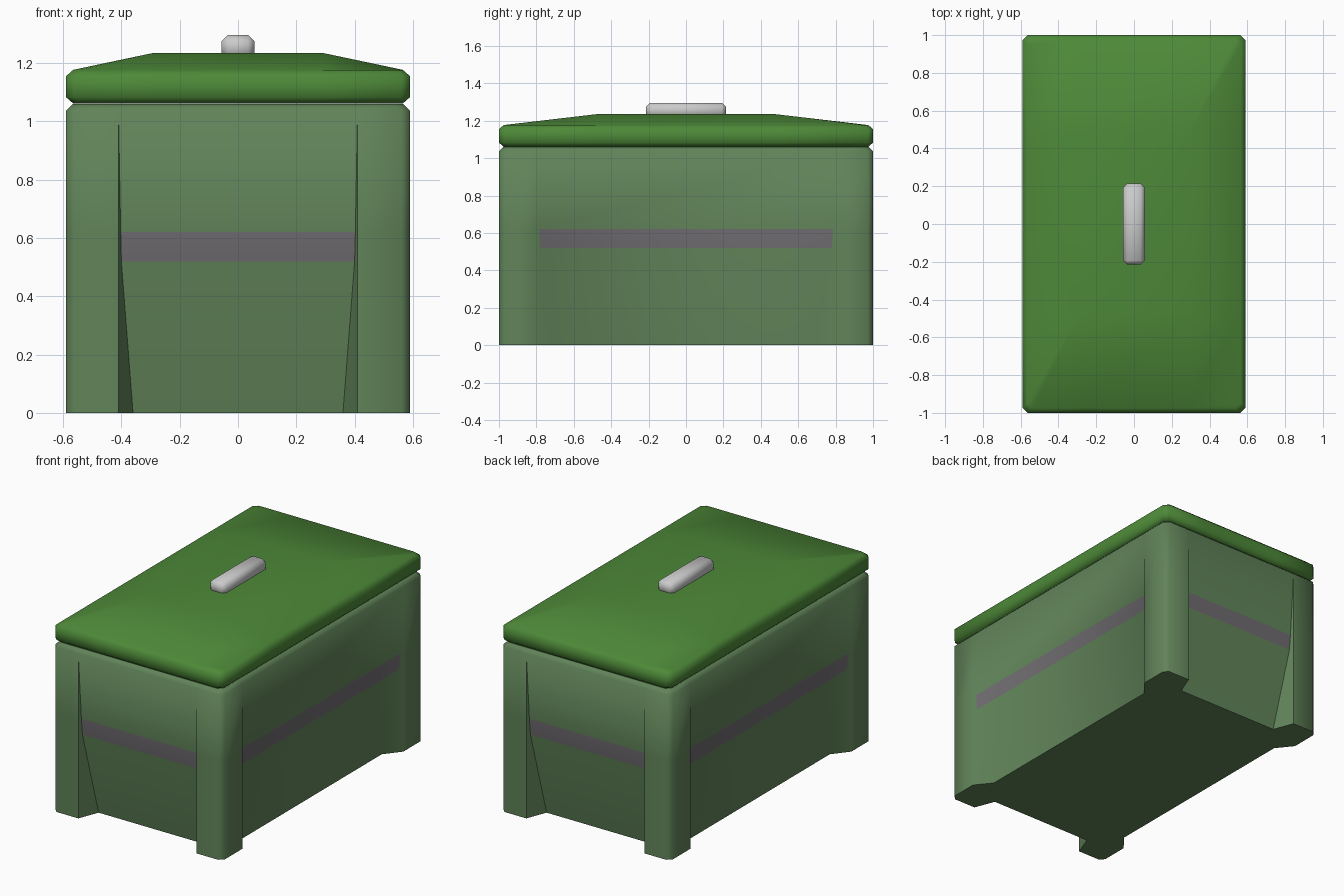
import bpy, bmesh
from math import radians

if "Cube" in bpy.data.objects:
    bpy.data.objects.remove(bpy.data.objects["Cube"])

X, Y = 0.59, 1.0      # half width, half length
CH = 0.028            # edge chamfer


def material(name, rgb):
    m = bpy.data.materials.new(name)
    m.diffuse_color = (*rgb, 1)
    m.use_nodes = True
    m.node_tree.nodes["Principled BSDF"].inputs["Base Color"].default_value = m.diffuse_color
    return m


def finish(name, bm, mats=()):
    bmesh.ops.remove_doubles(bm, verts=bm.verts[:], dist=0.0005)
    bmesh.ops.recalc_face_normals(bm, faces=bm.faces[:])
    me = bpy.data.meshes.new(name)
    bm.to_mesh(me)
    bm.free()
    for m in mats:
        me.materials.append(m)
    me.shade_smooth()
    me.set_sharp_from_angle(angle=radians(50))
    ob = bpy.data.objects.new(name, me)
    bpy.context.collection.objects.link(ob)
    return ob


def four_corners(quadrant):
    """Mirror one corner's outline into a full counter-clockwise loop."""
    loop = []
    for sx, sy in ((1, 1), (-1, 1), (-1, -1), (1, -1)):
        pts = [(sx * x, sy * y) for x, y in quadrant]
        loop += pts if sx * sy > 0 else pts[::-1]
    return loop


def ring(bm, quadrant, z):
    return [bm.verts.new((x, y, z)) for x, y in four_corners(quadrant)]


def bridge(bm, a, b):
    n = len(a)
    return [bm.faces.new((a[i], a[(i + 1) % n], b[(i + 1) % n], b[i])) for i in range(n)]


green = material("body_green", (0.12, 0.23, 0.10))
bright = material("lid_green", (0.075, 0.25, 0.04))
grey = material("band_grey", (0.16, 0.15, 0.16))


# Body: corner posts with side panels that sink inward towards the floor
def body_quadrant(k, inset=0.0):
    x, y = X - inset, Y - inset
    return [(x - 0.08 * k, 0.80 - 0.10 * k), (x, 0.80), (x, y - CH),
            (x - CH, y), (0.41, y), (0.41 - 0.05 * k, y - 0.13 * k)]


bm = bmesh.new()
levels = [(0, 1, 0), (0.52, 0.2, 0), (0.62, 0.15, 0), (1.037, 0, 0), (1.06, 0, 0.024)]
rings = [ring(bm, body_quadrant(k, i), z) for z, k, i in levels]
for n in range(len(rings) - 1):
    faces = bridge(bm, rings[n], rings[n + 1])
    if n == 1:                       # grey band across each panel
        for f in faces[5::6]:
            f.material_index = 1
bm.faces.new(rings[0][::-1])
bm.faces.new(rings[-1])
finish("bin_body", bm, (green, grey))


# Lid: chamfered slab with a shallow raised centre
def lid_quadrant(inset):
    x, y = X - inset, Y - inset
    return [(x, 0.48), (x, y - CH), (x - CH, y), (0.29, y)]


bm = bmesh.new()
levels = [(1.061, 0.025), (1.083, 0), (1.155, 0), (1.177, 0.025)]
rings = [ring(bm, lid_quadrant(i), z) for z, i in levels]
for a, b in zip(rings, rings[1:]):
    bridge(bm, a, b)
bm.faces.new(rings[0][::-1])
top, inner = rings[-1], ring(bm, [(0.29, 0.48)], 1.235)
bm.faces.new(inner)
for c in range(4):
    r, p = top[c * 4:c * 4 + 4], inner[c]
    if c % 2:                        # two opposite corners stay flat
        bm.faces.new(r)
        bm.faces.new((r[0], r[3], p))
    else:
        for i in range(3):
            bm.faces.new((p, r[i], r[i + 1]))
    bm.faces.new((r[3], top[(c * 4 + 4) % 16], inner[(c + 1) % 4], p))
finish("lid", bm, (bright,))

# Handle: chamfered bar on top of the lid
bm = bmesh.new()
bmesh.ops.create_cube(bm, size=1)
for v in bm.verts:
    v.co = (v.co.x * 0.114, v.co.y * 0.43, 1.255 + v.co.z * 0.082)
bmesh.ops.bevel(bm, geom=bm.edges[:], offset=0.022, segments=1, affect='EDGES')
finish("lid_handle", bm)
